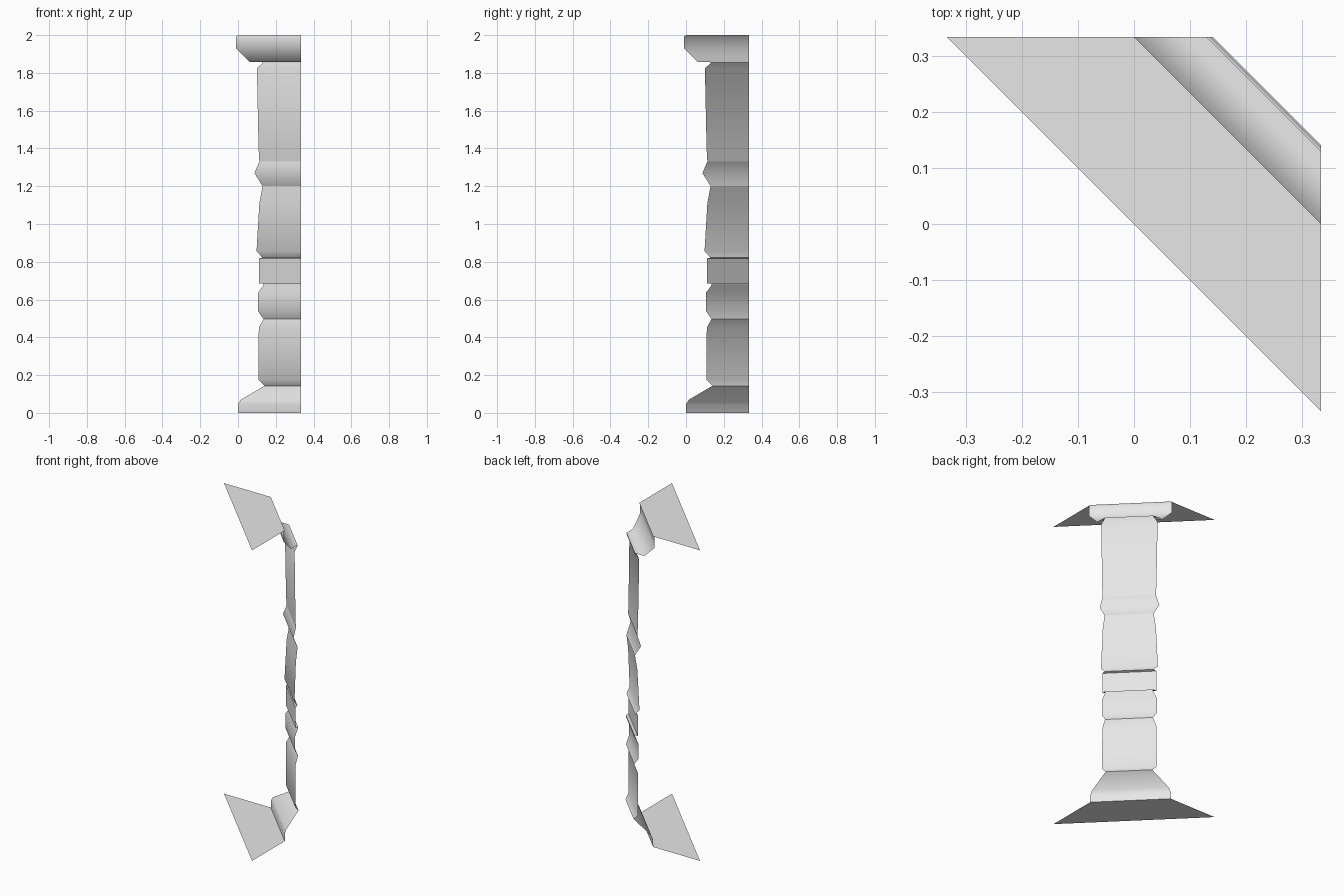
import bpy

cube = bpy.data.objects.get("Cube")
if cube:
    bpy.data.objects.remove(cube, do_unlink=True)

HALF = 1 / 3  # half the width of the corner tile

stone = bpy.data.materials.new("light grey stone")
stone.use_nodes = True
stone.diffuse_color = (0.8, 0.8, 0.8, 1)
stone.node_tree.nodes["Principled BSDF"].inputs["Base Color"].default_value = (0.8, 0.8, 0.8, 1)


def corner_strip(name, profile):
    """Sweep an (edge x, height) profile across the corner, between the two walls."""
    verts, faces = [], []
    for x, z in profile:
        verts += [(x, HALF, z), (HALF, x, z)]
    for i in range(0, len(verts) - 2, 2):
        faces.append((i, i + 1, i + 3, i + 2))
    mesh = bpy.data.meshes.new(name)
    mesh.from_pydata(verts, [], faces)
    mesh.materials.append(stone)
    obj = bpy.data.objects.new(name, mesh)
    bpy.context.collection.objects.link(obj)
    bpy.ops.object.select_all(action="DESELECT")
    obj.select_set(True)
    bpy.context.view_layer.objects.active = obj
    bpy.ops.object.shade_smooth_by_angle(angle=1.0)


# Parts from the floor up
parts = {
    "floor_tile": [(-HALF, 0), (0, 0)],
    "base": [(0, 0), (0, 0.045), (0.015, 0.07), (0.14, 0.143)],
    "lower_shaft": [(0.14, 0.143), (0.108, 0.175), (0.11, 0.45), (0.135, 0.497)],
    "lower_ring": [(0.135, 0.497), (0.105, 0.54), (0.105, 0.635), (0.135, 0.675), (0.135, 0.685)],
    "collar": [(0.135, 0.685), (0.11, 0.685), (0.11, 0.818), (0.13, 0.822)],
    "middle_shaft": [(0.13, 0.822), (0.098, 0.855), (0.113, 1.11), (0.13, 1.2)],
    "bead": [(0.13, 1.2), (0.087, 1.27), (0.113, 1.33)],
    "upper_shaft": [(0.113, 1.33), (0.109, 1.4), (0.1, 1.825), (0.13, 1.85), (0.13, 1.857)],
    "capital": [(0.13, 1.857), (0.063, 1.857), (-0.01, 1.93), (-0.01, 1.993), (0, 2)],
    "ceiling_tile": [(0, 2), (-HALF, 2)],
}
for part_name, part_profile in parts.items():
    corner_strip(part_name, part_profile)
